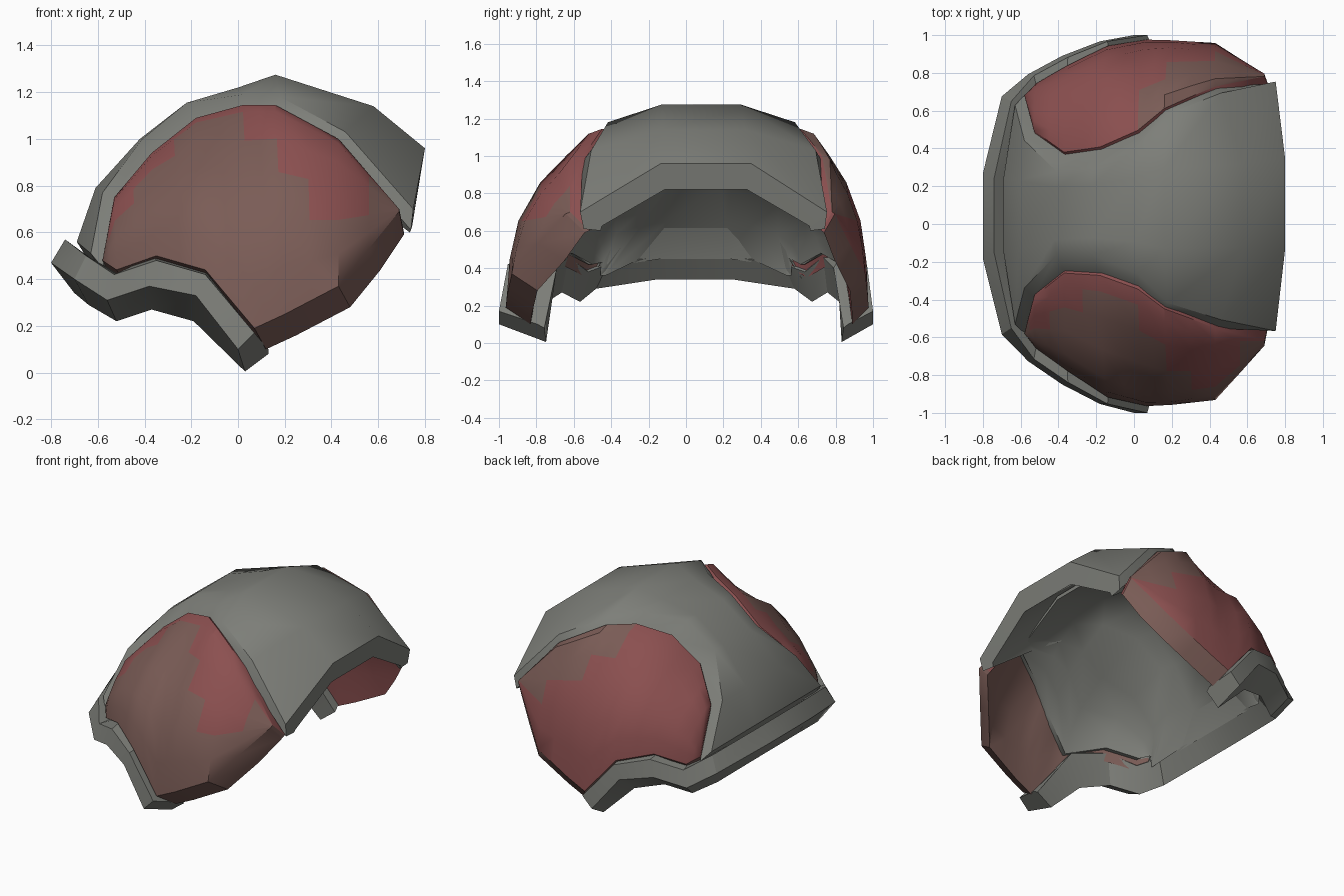
import bpy, bmesh, math

if "Cube" in bpy.data.objects:
    bpy.data.objects.remove(bpy.data.objects["Cube"])


def material(name, rgb):
    m = bpy.data.materials.new(name)
    m.diffuse_color = (*rgb, 1)
    m.use_nodes = True
    m.node_tree.nodes["Principled BSDF"].inputs["Base Color"].default_value = m.diffuse_color
    return m


GREY = material("warm grey", (0.205, 0.21, 0.19))
RED = material("dull red", (0.26, 0.08, 0.08))
BROWN = material("worn brown", (0.195, 0.107, 0.093))


def place(p, side):
    """Point (x, distance from the middle, z) on one side; the dome sits slightly askew."""
    x, d, z = p
    skew = (.075 + .04 * x) * max(0, min(1, (1 - d) / .38))
    return (x, side * d + skew, z)


def lerp(a, b, k):
    return [u + (v - u) * k for u, v in zip(a, b)]


def finish(name, bm, mats, angle):
    bmesh.ops.remove_doubles(bm, verts=bm.verts, dist=0.0005)
    bmesh.ops.recalc_face_normals(bm, faces=bm.faces)
    me = bpy.data.meshes.new(name)
    bm.to_mesh(me)
    bm.free()
    for m in mats:
        me.materials.append(m)
    ob = bpy.data.objects.new(name, me)
    bpy.context.collection.objects.link(ob)
    bpy.ops.object.select_all(action='DESELECT')
    ob.select_set(True)
    bpy.context.view_layer.objects.active = ob
    bpy.ops.object.shade_smooth_by_angle(angle=math.radians(angle))
    return ob


def slab(name, outer, inner, mats, rule=lambda kind, i, j: 0, angle=32):
    """Closed plate between two grids of points; rule picks each face colour."""
    bm = bmesh.new()
    a, b = [[[bm.verts.new(p) for p in row] for row in g] for g in (outer, inner)]
    ni, nj = len(outer), len(outer[0])

    def face(vs, kind, i, j):
        f = bm.faces.new(vs)
        f.material_index = rule(kind, i, j)

    for i in range(ni - 1):
        for j in range(nj - 1):
            for g, kind in ((a, "outer"), (b, "inner")):
                face((g[i][j], g[i + 1][j], g[i + 1][j + 1], g[i][j + 1]), kind, i, j)
    for i in range(ni - 1):
        for j, kind in ((0, "top"), (nj - 1, "bottom")):
            face((a[i][j], a[i + 1][j], b[i + 1][j], b[i][j]), kind, i, j)
    for j in range(nj - 1):
        for i in (0, ni - 1):
            face((a[i][j], a[i][j + 1], b[i][j + 1], b[i][j]), "end", i, j)
    return finish(name, bm, mats, angle)


def across(half):
    """Row of points from one edge over the crown to the other edge."""
    return [place(p, -1) for p in half] + [place(p, 1) for p in reversed(half)]


# Upper and lower outline of the side panel, back to front
top = [(-.58, .63, .48), (-.53, .44, .75), (-.37, .32, .94), (-.18, .34, 1.09),
       (.02, .42, 1.145), (.16, .53, 1.145), (.43, .64, 1.0), (.69, .70, .70)]
bottom = [(-.58, .63, .48), (-.52, .70, .44), (-.35, .81, .50), (-.14, .93, .44),
          (.07, .97, .19), (.20, .965, .25), (.43, .945, .37), (.69, .72, .69)]

# Crown line and raised frame line of the shell, matching the panel columns
crown = [(-.69, .20, .56), (-.61, .18, .79), (-.42, .14, 1.0), (-.22, .14, 1.155),
         (.0, .17, 1.22), (.16, .21, 1.275), (.58, .22, 1.14), (.80, .24, .96)]
frame = [(-.63, .58, .51), (-.58, .39, .77), (-.41, .22, 1.0), (-.22, .23, 1.155),
         (.02, .34, 1.19), (.18, .50, 1.18), (.46, .60, 1.03), (.75, .66, .70)]


def panel_point(i, k):
    """Bulged panel surface at column i, fraction k of the way down."""
    x, d, z = lerp(top[i], bottom[i], k)
    d += .20 * math.sin(math.pi * k ** .8) * math.sin(math.pi * i / 7)
    if 0 < k < .1 and 0 < i < 7:
        d += .03     # raised ridge along the upper edge
    return (x, d, z)


# Shell: a thick dome spanning from panel to panel
outer, inner = [], []
for c, f, t in zip(crown[:-1], frame, top):
    half = [(t[0], t[1], t[2] - .03), f, c]
    outer.append(across(half))
    inner.append(across([(x * .9, d * .9, z - .11) for x, d, z in half]))
# Front lip with a steep face
outer.append(across([(.74, .645, .61), frame[-1], crown[-1]]))
inner.append(across([(.735, .56, .60), (.745, .555, .625), (.775, .22, .82)]))
slab("shell", outer, inner, [GREY], angle=42)

# Inner lining: covers the inside of the dome, leaving the panel fronts bare
reach = [1, 1, 1, 1, .5, .36, .12]
outer, inner = [], []
for i, r in enumerate(reach):
    for grid, inset in ((outer, .12), (inner, .145)):
        half = []
        for j in range(4, -1, -1):
            k = r * j / 4
            x, d, z = panel_point(i, k)
            half.append((x + .06, d - inset, z - .10 * (1 - k) - .02))
        x, d, z = crown[i]
        s, drop = (.94, .06) if i == 0 else (.9, inset)
        half.append((x * s, d * s, z - drop))
        grid.append(across(half))
slab("inner_lining", outer, inner, [GREY], angle=60)

# Side panels: bulged plates filling the openings, with half-step columns
LEVELS = [0, .03, .16, .32, .55, .78, 1]
# How many rows from the top carry the second colour, by column
RED_ROWS = {1: 3, 2: 3, 3: 2, 4: 2, 8: 2, 9: 2, 10: 3, 11: 4, 12: 4}
BROWN_ROWS = {8: 2, 9: 2, 10: 3, 11: 3, 12: 4, 13: 4}
for side, name in ((-1, "right_side_panel"), (1, "left_side_panel")):
    outer, inner = [], []
    for h in range(15):
        i, n = h // 2, (h + 1) // 2
        ro, ri = [], []
        for k in LEVELS:
            p = lerp(panel_point(i, k), panel_point(n, k), .5)
            ro.append(place(p, side))
            off = (.02, -.08, -.10) if h == 14 else (.05, -.11, -.09)
            ri.append(place([u + v for u, v in zip(p, off)], side))
        outer.append(ro)
        inner.append(ri)

    def colour(kind, i, j, side=side):
        # 0 is red, 1 is brown
        if kind == "top":
            return 0
        if kind == "bottom":
            return 1
        if side > 0:
            return 1 if kind == "outer" and j < BROWN_ROWS.get(i, 0) else 0
        if kind == "outer" and (j == 0 or j < RED_ROWS.get(i, 0)):
            return 0
        return 1

    slab(name, outer, inner, [RED, BROWN], colour, 34)

# Lower rim: thick band from one ear tab round the back to the other
# each section is outer top, outer bottom, inner bottom, inner top
sections = [
    [(-.74, .20, .57), (-.80, .225, .47), (-.70, .20, .34), (-.62, .20, .46)],
    [(-.65, .60, .50), (-.70, .63, .40), (-.64, .53, .29), (-.55, .47, .42)],
    [(-.53, .75, .42), (-.56, .76, .31), (-.52, .62, .22), (-.46, .58, .38)],
    [(-.35, .86, .48), (-.38, .87, .37), (-.37, .71, .27), (-.32, .68, .46)],
    [(-.14, .96, .42), (-.18, .96, .33), (-.19, .78, .22), (-.08, .74, .40)],
    [(.07, 1.0, .17), (.0, 1.0, .10), (.03, .79, .005), (.13, .80, .08)],
]
for n, s in enumerate(sections):
    # Narrow ledge along the inner top edge
    x, d, z = s[3]
    s.append((x - .04, d + .03, z + .04) if n < 5 else (x, d + .03, z + .02))
path = [[place(p, -1) for p in s] for s in reversed(sections)]
path += [[place(p, 1) for p in s] for s in sections]
bm = bmesh.new()
rings = [[bm.verts.new(p) for p in s] for s in path]
for r, q in zip(rings, rings[1:]):
    for k in range(5):
        n = (k + 1) % 5
        bm.faces.new((r[k], r[n], q[n], q[k]))
bm.faces.new(rings[0])
bm.faces.new(rings[-1])
finish("lower_rim", bm, [GREY], 25)
